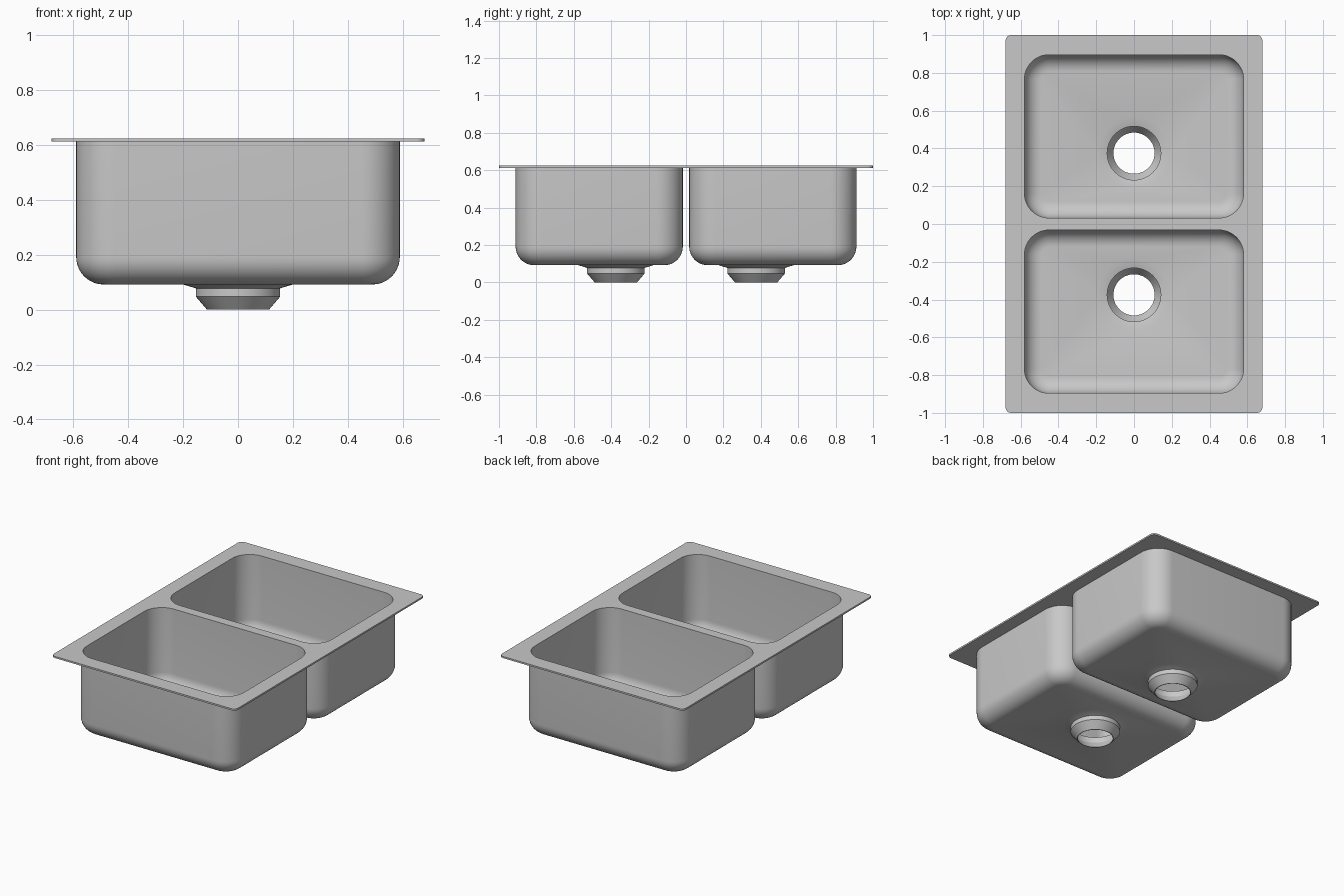
import bpy, bmesh, math

if "Cube" in bpy.data.objects:
    bpy.data.objects.remove(bpy.data.objects["Cube"])

steel = bpy.data.materials.new("brushed_steel_grey")
steel.diffuse_color = (0.58, 0.58, 0.58, 1)
steel.use_nodes = True
steel.node_tree.nodes["Principled BSDF"].inputs["Base Color"].default_value = steel.diffuse_color

RIM_LOW, RIM_TOP = 0.613, 0.624
BOWL_Y, DRAIN_Y = 0.464, 0.375
IN_X, IN_Y, IN_R = 0.58, 0.432, 0.13      # inside of bowl
OUT_X, OUT_Y, OUT_R = 0.59, 0.447, 0.14   # outside of bowl


def outline(cy, hx, hy, r, z, n=12):
    """Counter-clockwise rounded rectangle (a circle when hx = hy = r)."""
    pts = []
    for k, (sx, sy) in enumerate([(1, 1), (-1, 1), (-1, -1), (1, -1)]):
        for i in range(n + 1):
            a = math.pi / 2 * (k + i / n)
            pts.append((sx * (hx - r) + r * math.cos(a),
                        cy + sy * (hy - r) + r * math.sin(a), z))
    return pts


def smooth(obj):
    bpy.ops.object.select_all(action='DESELECT')
    obj.select_set(True)
    bpy.context.view_layer.objects.active = obj
    bpy.ops.object.shade_smooth_by_angle(angle=math.radians(30))


def shell(cy, hx, hy, r, floor, fillet):
    """Rings down a bowl wall and round the bottom fillet."""
    rings = [outline(cy, hx, hy, r, RIM_LOW)]
    for i in range(11):
        a = math.pi / 2 * i / 10
        d = fillet * (1 - math.cos(a))
        rings.append(outline(cy, hx - d, hy - d, r - d,
                             floor + fillet * (1 - math.sin(a))))
    return rings


def drain(cy, profile):
    return [outline(cy, r, r, r, z) for r, z in profile]


def make_bowl(name, side):
    by, dy = side * BOWL_Y, side * DRAIN_Y
    # inside surface going down, then outside surface going back up
    inner = shell(by, IN_X, IN_Y, IN_R, 0.102, 0.09)
    inner += drain(dy, [(0.19, 0.102), (0.142, 0.09), (0.142, 0.052), (0.109, 0.0)])
    outer = shell(by, OUT_X, OUT_Y, OUT_R, 0.092, 0.1)
    outer += drain(dy, [(0.2, 0.092), (0.154, 0.078), (0.154, 0.048), (0.113, 0.0)])
    rings = inner + outer[::-1]
    bm = bmesh.new()
    vs = [[bm.verts.new(p) for p in ring] for ring in rings]
    for a, b in zip(vs, vs[1:]):
        for i in range(len(a)):
            j = (i + 1) % len(a)
            bm.faces.new((a[i], a[j], b[j], b[i]))
    bmesh.ops.remove_doubles(bm, verts=bm.verts, dist=1e-5)
    mesh = bpy.data.meshes.new(name)
    bm.to_mesh(mesh)
    bm.free()
    mesh.materials.append(steel)
    obj = bpy.data.objects.new(name, mesh)
    bpy.context.collection.objects.link(obj)
    smooth(obj)


# Two bowls with their drains
make_bowl("front_bowl", -1)
make_bowl("back_bowl", 1)

# Flat rim plate with two openings
curve = bpy.data.curves.new("rim_plate", 'CURVE')
curve.dimensions = '2D'
curve.fill_mode = 'BOTH'
curve.extrude = (RIM_TOP - RIM_LOW) / 2
for loop in (outline(0, 0.68, 1.0, 0.03, 0),
             outline(BOWL_Y, IN_X, IN_Y, IN_R, 0),
             outline(-BOWL_Y, IN_X, IN_Y, IN_R, 0)):
    spline = curve.splines.new('POLY')
    spline.points.add(len(loop) - 1)
    for p, co in zip(spline.points, loop):
        p.co = (*co, 1)
    spline.use_cyclic_u = True
curve.materials.append(steel)
rim = bpy.data.objects.new("rim_plate", curve)
rim.location.z = (RIM_LOW + RIM_TOP) / 2
bpy.context.collection.objects.link(rim)
bpy.ops.object.select_all(action='DESELECT')
rim.select_set(True)
bpy.context.view_layer.objects.active = rim
bpy.ops.object.convert(target='MESH')
rim = bpy.context.view_layer.objects.active
bm = bmesh.new()
bm.from_mesh(rim.data)
bmesh.ops.remove_doubles(bm, verts=bm.verts, dist=1e-5)
bmesh.ops.recalc_face_normals(bm, faces=bm.faces)
bm.to_mesh(rim.data)
bm.free()
smooth(rim)
